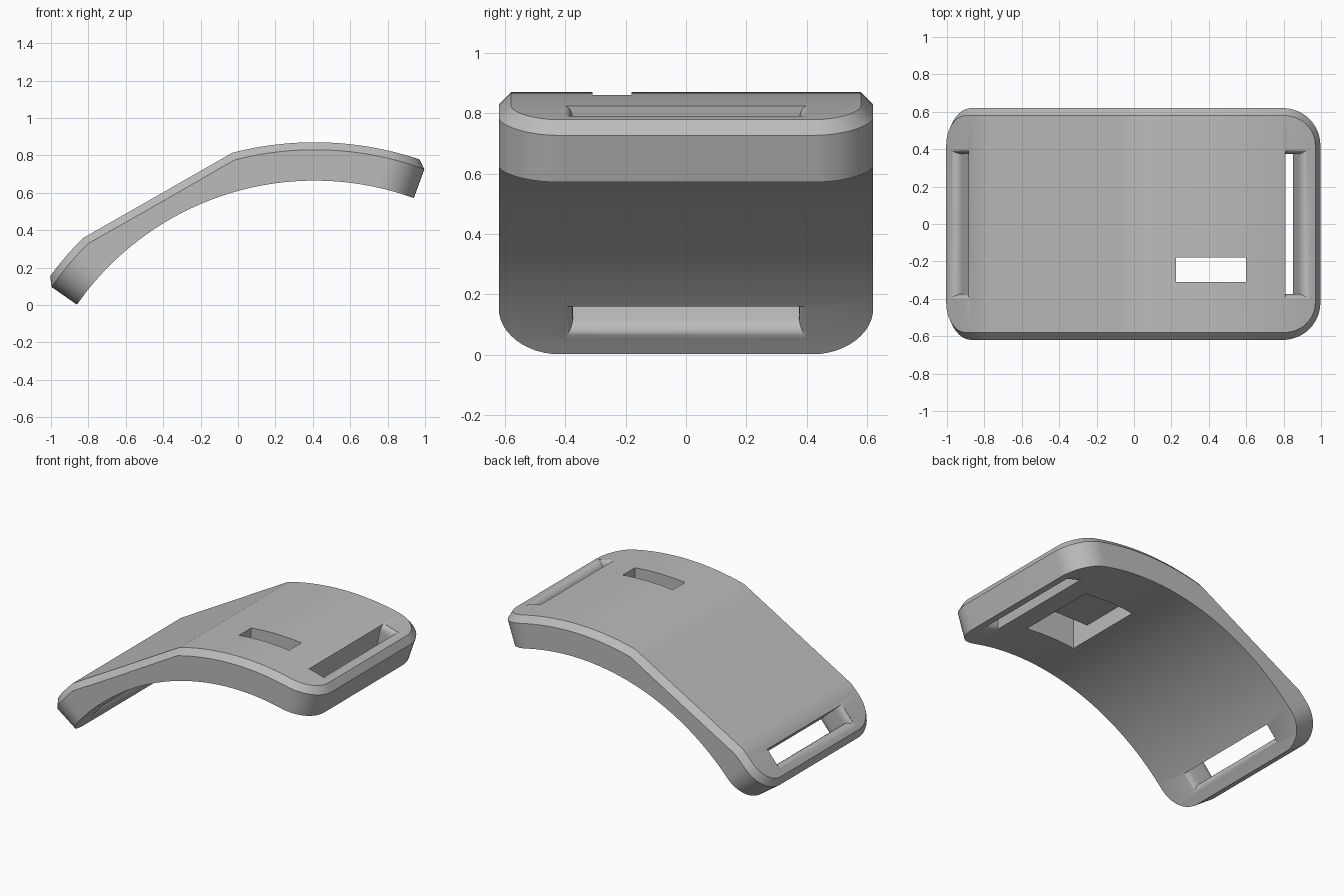
import bpy, bmesh
from math import sin, cos, radians, degrees, pi

cube = bpy.data.objects.get("Cube")
if cube:
    bpy.data.objects.remove(cube, do_unlink=True)

# Arc of the body: centre, inner and outer radius, end angles in degrees
CX, CZ, R_IN, R_OUT = 0.41, -0.885, 1.55, 1.755
RIGHT, LEFT = 70.0, 145.1
FLAT_A, FLAT_B = 104.5, 135.0      # the flattened stretch of the top
HALF, CORNER, CHAMFER = 0.62, 0.2, 0.04


def polar(r, deg, y):
    a = radians(deg)
    return (CX + r * cos(a), y, CZ + r * sin(a))


def top_radius(deg):
    """Outer radius, following a straight chord over the flat stretch."""
    if FLAT_A < deg < FLAT_B:
        mid, span = (FLAT_A + FLAT_B) / 2, (FLAT_B - FLAT_A) / 2
        return R_OUT * cos(radians(span)) / cos(radians(deg - mid))
    return R_OUT


def make_object(name, bm, mat):
    bmesh.ops.recalc_face_normals(bm, faces=bm.faces)
    mesh = bpy.data.meshes.new(name)
    bm.to_mesh(mesh)
    bm.free()
    obj = bpy.data.objects.new(name, mesh)
    bpy.context.collection.objects.link(obj)
    mesh.materials.append(mat)
    return obj


def loft(bm, rings):
    rows = [[bm.verts.new(p) for p in ring] for ring in rings]
    n = len(rows[0])
    for a, b in zip(rows, rows[1:]):
        for i in range(n):
            j = (i + 1) % n
            bm.faces.new((a[i], a[j], b[j], b[i]))
    return rows


grey = bpy.data.materials.new("Grey plastic")
grey.use_nodes = True
colour = (0.5, 0.5, 0.5, 1)
grey.diffuse_color = colour
grey.node_tree.nodes["Principled BSDF"].inputs["Base Color"].default_value = colour

# Stations along the arc: (angle, half width) for the wall and for the chamfered top
STEPS = 12
deg_per_unit = degrees(1 / 1.62)


def corner(end, sign):
    centre = end + sign * CORNER * deg_per_unit
    for i in range(STEPS + 1):
        t = i / STEPS * pi / 2
        station = []
        for rad in (CORNER, CORNER - CHAMFER):
            station += [centre - sign * rad * deg_per_unit * cos(t),
                        HALF - CORNER + rad * sin(t)]
        yield station


right_part, left_part = list(corner(RIGHT, 1)), list(corner(LEFT, -1))
start, stop = right_part[-1][0], left_part[-1][0]
middle = []
for a, b, n in ((start, FLAT_A, 16), (FLAT_A, FLAT_B, 16), (FLAT_B, stop, 2)):
    middle += [a + (b - a) * i / n for i in range(1, n + 1)]
stations = right_part + [[d, HALF, d, HALF - CHAMFER] for d in middle[:-1]] + left_part[::-1]

# Curved body
rings = []
for d, w, dt, wt in stations:
    top = top_radius(dt)
    low = top_radius(d) - CHAMFER
    half = [(R_IN, d, w), (low, d, w), (top, dt, wt)]
    rings.append([polar(r, a, -y) for r, a, y in half] +
                 [polar(r, a, y) for r, a, y in reversed(half)])
bm = bmesh.new()
rows = loft(bm, rings)
for row in (rows[0], rows[-1]):
    bm.faces.new((row[0], row[1], row[4], row[5]))
    bm.faces.new((row[1], row[2], row[3], row[4]))
body = make_object("curved_body", bm, grey)


# Strap slots: straight inner wall, rounded lips on the outer bar and the ends
def slot_cutter(name, end, sign, inner):
    bm = bmesh.new()
    levels = [(R_IN - 0.05, 1)]
    for i in range(7):
        t = i / 6 * pi / 2
        levels.append((R_IN + 0.05 * (1 - cos(t)), 1 - sin(t)))
    levels += [(R_IN + R_OUT - r, f) for r, f in reversed(levels)]
    rings = []
    for r, flare in levels:
        outer = end + sign * (3.9 - 1.4 * flare)
        y = 0.375 + 0.025 * flare
        rings.append([polar(r, outer, -y), polar(r, outer, y),
                      polar(r, inner, y), polar(r, inner, -y)])
    rows = loft(bm, rings)
    bm.faces.new(rows[0])
    bm.faces.new(rows[-1])
    return make_object(name, bm, grey)


def box_cutter(name, x, y, z):
    bm = bmesh.new()
    bmesh.ops.create_cube(bm, size=1)
    for v in bm.verts:
        v.co = [lo + (c + 0.5) * (hi - lo) for c, (lo, hi) in zip(v.co, (x, y, z))]
    return make_object(name, bm, grey)


cutters = [
    slot_cutter("right_slot_cutter", RIGHT, 1, 76.8),
    slot_cutter("left_slot_cutter", LEFT, -1, 137.6),
    # Window through the top, and the wider pocket under it
    box_cutter("window_cutter", (0.225, 0.6), (-0.31, -0.18), (0.4, 1.0)),
    box_cutter("pocket_cutter", (0.225, 0.6), (-0.31, 0.25), (0.45, 0.76)),
]

bpy.context.view_layer.objects.active = body
for obj in bpy.context.selected_objects:
    obj.select_set(False)
body.select_set(True)
for cutter in cutters:
    mod = body.modifiers.new(cutter.name, "BOOLEAN")
    mod.operation = "DIFFERENCE"
    mod.solver = "EXACT"
    mod.object = cutter
    bpy.ops.object.modifier_apply(modifier=mod.name)
for cutter in cutters:
    bpy.data.objects.remove(cutter, do_unlink=True)

bpy.ops.object.shade_smooth_by_angle(angle=radians(30))
